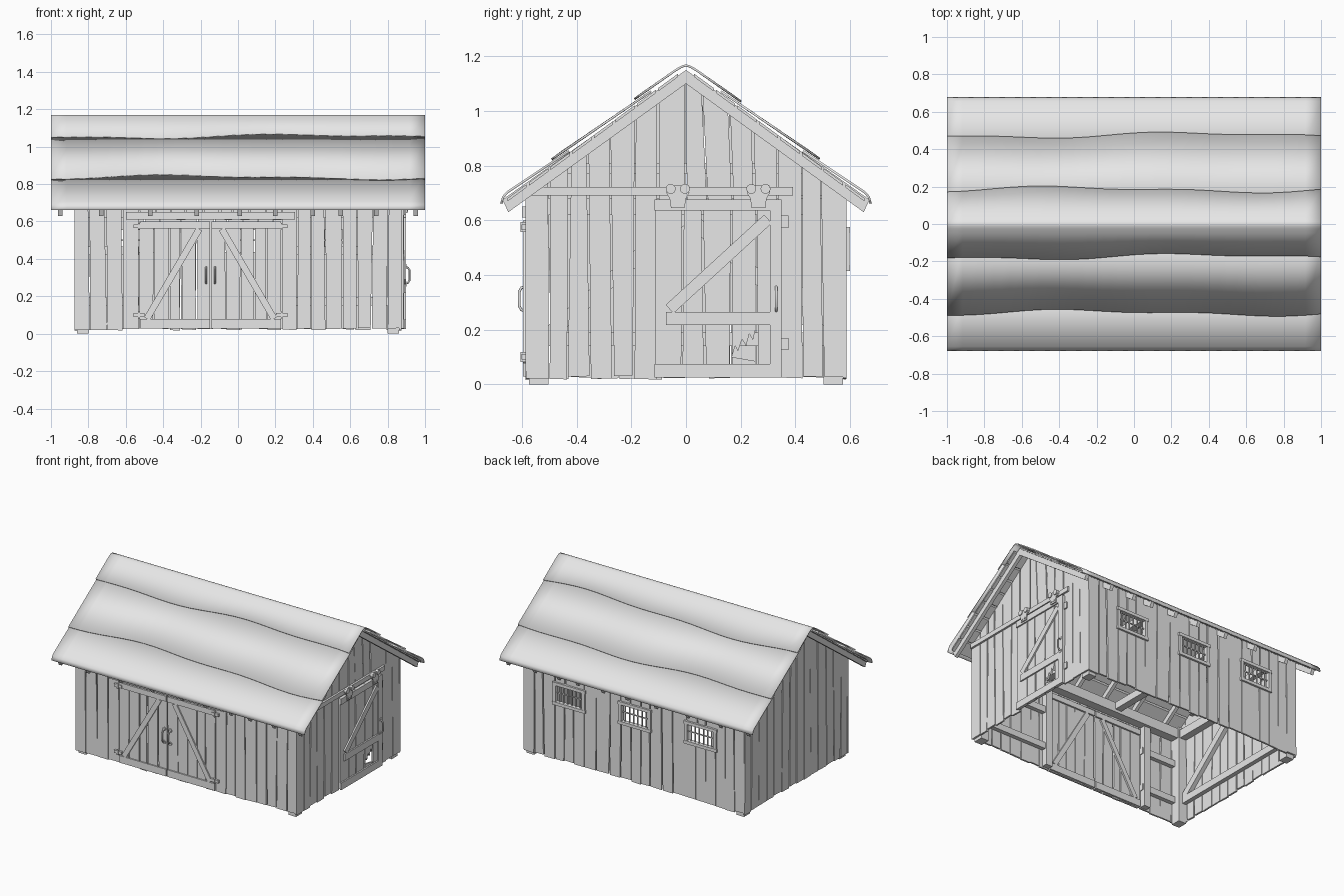
import bpy, bmesh, math, random

random.seed(7)
cube = bpy.data.objects.get("Cube")
if cube:
    bpy.data.objects.remove(cube, do_unlink=True)

grey = bpy.data.materials.new("weathered_grey")
grey.use_nodes = True
grey.diffuse_color = (0.8, 0.8, 0.8, 1)
grey.node_tree.nodes["Principled BSDF"].inputs["Base Color"].default_value = (0.8, 0.8, 0.8, 1)

SLOPE, HALF_X, HALF_Y, THICK = 0.73, 0.875, 0.588, 0.014


# Wall frames: u along the wall, z up, d outward from the centre
def front(u, z, d): return (u, -d, z)
def back(u, z, d): return (u, d, z)
def right_end(u, z, d): return (d, u, z)
def left_end(u, z, d): return (-d, u, z)


def slab(bm, place, pts, d0, d1):
    """Extrude a flat outline between two depths."""
    a = [bm.verts.new(place(u, z, d0)) for u, z in pts]
    b = [bm.verts.new(place(u, z, d1)) for u, z in pts]
    bm.faces.new(a)
    bm.faces.new(b[::-1])
    for i in range(len(pts)):
        j = (i + 1) % len(pts)
        bm.faces.new((a[i], b[i], b[j], a[j]))


def rect(u0, u1, z0, z1):
    return [(u0, z0), (u1, z0), (u1, z1), (u0, z1)]


def strip(p, q, width):
    dx, dz = q[0] - p[0], q[1] - p[1]
    k = width / 2 / math.hypot(dx, dz)
    ox, oz = -dz * k, dx * k
    return [(p[0] + ox, p[1] + oz), (p[0] - ox, p[1] - oz),
            (q[0] - ox, q[1] - oz), (q[0] + ox, q[1] + oz)]


def disc(u, z, r, n=16):
    return [(u + r * math.cos(math.tau * i / n), z + r * math.sin(math.tau * i / n)) for i in range(n)]


def finish(bm, name, smooth=False, recalc=True):
    if recalc:
        bmesh.ops.recalc_face_normals(bm, faces=bm.faces[:])
    mesh = bpy.data.meshes.new(name)
    bm.to_mesh(mesh)
    bm.free()
    mesh.materials.append(grey)
    ob = bpy.data.objects.new(name, mesh)
    bpy.context.collection.objects.link(ob)
    if smooth:
        select(ob)
        bpy.ops.object.shade_smooth_by_angle(angle=math.radians(35))
    return ob


def select(ob):
    bpy.ops.object.select_all(action='DESELECT')
    ob.select_set(True)
    bpy.context.view_layer.objects.active = ob


def gable(u): return 1.14 - SLOPE * abs(u)


def planks(bm, place, u0, u1, n, low, high, outer, lean=0.011, rough=0.006):
    """Row of uneven boards with narrow gaps; high is a height or a function of u."""
    top = high if callable(high) else lambda u: high
    step = (u1 - u0) / n
    cuts = [(u0, u0)]
    for i in range(1, n):
        c = u0 + i * step + random.uniform(-0.1, 0.1) * step
        cuts.append((c, c + random.uniform(-lean, lean)))
    cuts.append((u1, u1))
    for (a, at), (b, bt) in zip(cuts, cuts[1:]):
        g, h = (random.choice((0.001, 0.002, 0.003, 0.006)) for _ in "ab")
        lo = low + random.uniform(-rough, rough)
        at, bt = at + h, bt - h
        slab(bm, place, [(a + g, lo), (b - g, lo + random.uniform(-0.003, 0.003)),
                         (bt, top(bt)), (at, top(at))],
             outer - THICK, outer - random.uniform(0, 0.003))


# Front wall boards around the double door
bm = bmesh.new()
planks(bm, front, -HALF_X, -0.53, 4, 0.025, 0.72, HALF_Y)
planks(bm, front, 0.235, HALF_X, 8, 0.025, 0.72, HALF_Y)
planks(bm, front, -0.53, 0.235, 9, 0.61, 0.72, HALF_Y, 0, 0)
finish(bm, "front_wall")

# Back wall boards around three windows
windows, WIN_W, WIN_LOW, WIN_HIGH = (-0.53, -0.01, 0.51), 0.115, 0.425, 0.565
bm = bmesh.new()
edge = -HALF_X
for w in windows:
    planks(bm, back, edge, w - WIN_W, 3, 0.025, 0.72, HALF_Y)
    planks(bm, back, w - WIN_W, w + WIN_W, 3, 0.025, WIN_LOW, HALF_Y, 0)
    planks(bm, back, w - WIN_W, w + WIN_W, 3, WIN_HIGH, 0.72, HALF_Y, 0, 0)
    edge = w + WIN_W
planks(bm, back, edge, HALF_X, 3, 0.025, 0.72, HALF_Y)
finish(bm, "back_wall")

# Window frames and bars
bm = bmesh.new()
for w in windows:
    for z in (WIN_LOW, WIN_HIGH):
        slab(bm, back, strip((w - 0.13, z), (w + 0.13, z), 0.022), HALF_Y - 0.02, HALF_Y + 0.012)
    for s in (-1, 1):
        u = w + s * WIN_W
        slab(bm, back, strip((u, WIN_LOW), (u, WIN_HIGH), 0.022), HALF_Y - 0.02, HALF_Y + 0.01)
    for i in range(1, 7):
        u = w - WIN_W + i * WIN_W * 2 / 7
        slab(bm, back, strip((u, WIN_LOW), (u, WIN_HIGH), 0.007), HALF_Y - 0.01, HALF_Y - 0.003)
    slab(bm, back, strip((w - WIN_W, 0.5), (w + WIN_W, 0.5), 0.007), HALF_Y - 0.012, HALF_Y - 0.005)
finish(bm, "window_frames_and_bars")

# Gable walls, the right one open for the sliding door
bm = bmesh.new()
for s in (-1, 1):
    lo, hi = sorted((0, s * HALF_Y))
    planks(bm, left_end, lo, hi, 7, 0.025, gable, HALF_X, 0.014)
finish(bm, "left_gable_wall")
bm = bmesh.new()
planks(bm, right_end, -HALF_Y, -0.105, 6, 0.025, gable, HALF_X, 0.012)
planks(bm, right_end, 0.335, HALF_Y, 3, 0.025, gable, HALF_X, 0.012)
planks(bm, right_end, -0.105, 0, 1, 0.65, gable, HALF_X)
planks(bm, right_end, 0, 0.335, 4, 0.65, gable, HALF_X, 0.025, 0)
finish(bm, "right_gable_wall")

# Double doors: boards, rails and braces on both faces
bm = bmesh.new()
MID = -0.147
for u0, u1 in ((-0.528, MID - 0.003), (MID + 0.003, 0.232)):
    planks(bm, front, u0, u1, 5, 0.025, 0.6, HALF_Y, 0.006)
for d0, d1 in ((HALF_Y, HALF_Y + 0.009), (HALF_Y - THICK - 0.012, HALF_Y - THICK)):
    for s in (-1, 1):
        slab(bm, front, strip((MID + s * 0.34, 0.08), (MID + s * 0.06, 0.56), 0.035), d0, d1)
        a, b = sorted((MID + s * 0.004, MID + s * 0.378))
        slab(bm, front, rect(a, b, 0.562, 0.6), d0, d1)
        slab(bm, front, rect(a, b, 0.028, 0.078), d0, d1)
slab(bm, front, rect(-0.6, 0.305, 0.61, 0.65), HALF_Y, HALF_Y + 0.012)
finish(bm, "double_doors")

# Sliding door with one broken board
bm = bmesh.new()
DOOR = HALF_X + 0.012
planks(bm, right_end, -0.113, 0.165, 3, 0.028, 0.675, DOOR, 0.008, 0)
planks(bm, right_end, 0.258, 0.35, 1, 0.028, 0.675, DOOR)
slab(bm, right_end, [(0.168, 0.675), (0.168, 0.1), (0.18, 0.14), (0.19, 0.12), (0.205, 0.165),
                     (0.22, 0.14), (0.232, 0.185), (0.245, 0.16), (0.254, 0.2), (0.254, 0.675)],
     DOOR - THICK, DOOR)
slab(bm, right_end, [(0.168, 0.028), (0.254, 0.028), (0.254, 0.085), (0.168, 0.1)], DOOR - THICK, DOOR)
for box in ((-0.115, 0.35, 0.635, 0.677), (-0.115, 0.35, 0.025, 0.075),
            (-0.073, 0.308, 0.217, 0.265), (0.308, 0.35, 0.075, 0.635)):
    slab(bm, right_end, rect(*box), DOOR, DOOR + 0.01)
slab(bm, right_end, strip((-0.06, 0.275), (0.3, 0.605), 0.042), DOOR, DOOR + 0.01)
finish(bm, "sliding_door")

# Sliding rail, hangers and wheels
bm = bmesh.new()
slab(bm, right_end, rect(-0.58, 0.392, 0.69, 0.722), HALF_X, HALF_X + 0.014)
for y in (-0.03, 0.265):
    slab(bm, right_end, [(y - 0.025, 0.645), (y + 0.025, 0.645), (y + 0.03, 0.68), (y + 0.042, 0.7),
                         (y + 0.04, 0.728), (y - 0.04, 0.728), (y - 0.042, 0.7), (y - 0.03, 0.68)],
         DOOR + 0.01, DOOR + 0.018)
    for s in (-1, 1):
        slab(bm, right_end, disc(y + s * 0.026, 0.715, 0.018), HALF_X + 0.014, DOOR + 0.024)
        slab(bm, right_end, disc(y + s * 0.012, 0.66, 0.006, 8), DOOR + 0.018, DOOR + 0.022)
finish(bm, "sliding_rail_and_hangers")

# Hinges and latch plates
bm = bmesh.new()
for z in (0.1, 0.575):
    for u in (-0.53, 0.234):
        slab(bm, front, rect(u - 0.03, u + 0.03, z - 0.01, z + 0.01), HALF_Y, HALF_Y + 0.014)
        slab(bm, front, rect(u - 0.005, u + 0.005, z - 0.018, z + 0.018), HALF_Y, HALF_Y + 0.018)
for z in (0.15, 0.597):
    slab(bm, right_end, rect(0.35, 0.376, z - 0.025, z + 0.02), HALF_X, HALF_X + 0.01)
finish(bm, "hinges")


# Door pulls
def pull(name, place, u, d):
    data = bpy.data.curves.new(name, 'CURVE')
    data.dimensions = '3D'
    data.bevel_depth, data.bevel_resolution = 0.005, 2
    line = data.splines.new('POLY')
    path = [(0.268, 0), (0.272, 0.014), (0.285, 0.022), (0.34, 0.022), (0.353, 0.014), (0.357, 0)]
    line.points.add(len(path) - 1)
    for point, (z, out) in zip(line.points, path):
        point.co = (*place(u, z, d + out), 1)
    ob = bpy.data.objects.new(name, data)
    bpy.context.collection.objects.link(ob)
    data.materials.append(grey)
    select(ob)
    bpy.ops.object.convert(target='MESH')
    bm = bmesh.new()
    for z in (0.265, 0.36):
        slab(bm, place, disc(u, z, 0.013, 12), d, d + 0.005)
    finish(bm, name + "_plates")


pull("left_door_pull", front, MID - 0.024, HALF_Y)
pull("right_door_pull", front, MID + 0.024, HALF_Y)
pull("sliding_door_pull", right_end, 0.33, DOOR + 0.008)

# Corner posts, plates, ties and wall braces
bm = bmesh.new()
IN_Y, IN_X = HALF_Y - THICK, HALF_X - THICK
for place in (front, back):
    for s in (-1, 1):
        slab(bm, place, rect(*sorted((s * 0.80, s * IN_X)), 0, 0.7), IN_Y - 0.07, IN_Y)
    slab(bm, place, rect(-IN_X, IN_X, 0.62, 0.69), IN_Y - 0.06, IN_Y)
for z in (0.15, 0.42):
    slab(bm, front, rect(-IN_X, -0.53, z, z + 0.045), IN_Y - 0.03, IN_Y)
    slab(bm, front, rect(0.24, IN_X, z, z + 0.045), IN_Y - 0.03, IN_Y)
for u in (-0.56, 0.265):
    slab(bm, front, strip((u, 0.03), (u, 0.65), 0.05), IN_Y - 0.04, IN_Y)
for place in (left_end, right_end):
    slab(bm, place, rect(-IN_Y, IN_Y, 0.62, 0.68), IN_X - 0.05, IN_X)
    slab(bm, place, rect(-0.44, 0.44, 0.77, 0.81), IN_X - 0.03, IN_X)
for s in (-1, 1):
    slab(bm, left_end, strip((s * 0.53, 0.16), (0, 0.62), 0.05), IN_X - 0.03, IN_X)
slab(bm, left_end, rect(-IN_Y, IN_Y, 0.14, 0.19), IN_X - 0.03, IN_X)
for x in (-0.3, 0.3):
    slab(bm, right_end, rect(-IN_Y, IN_Y, 0.64, 0.69), x - 0.025, x + 0.025)
finish(bm, "inner_frame")

# Rafters and roof boards
bm = bmesh.new()
for x in (-0.95, -0.73, -0.47, -0.22, 0.01, 0.2, 0.4, 0.55, 0.74, 0.95):
    for s in (-1, 1):
        slab(bm, right_end, [(0, 1.15), (s * 0.672, 0.675), (s * 0.65, 0.63), (0, 1.1)], x - 0.012, x + 0.012)
finish(bm, "rafters")
bm = bmesh.new()
for s in (-1, 1):
    for i in range(8):
        y = 0.03 + i * 0.079
        ends = [(s * v, 1.158 - SLOPE * v) for v in (y, y + 0.07)]
        slab(bm, right_end, ends + [(v, z - 0.012) for v, z in ends[::-1]], -0.98, 0.985)
finish(bm, "roof_boards")


# Overlapping roof sheets with wavy lower edges
def wave(x, phase):
    return 0.013 * math.sin(3.3 * x + phase) + 0.007 * math.sin(7.5 * x + 2 * phase)


def roof_sheet(name, rows, n=24):
    """rows hold y, lift from the roof surface, and wave phase (or None)."""
    bm = bmesh.new()
    grid = []
    for i in range(n + 1):
        x = -1 + 2 * i / n
        col = []
        for y, lift, phase in rows:
            if phase is not None:
                y += wave(x, phase)
            col.append(bm.verts.new((x, y, 1.185 - SLOPE * math.hypot(y, 0.02) + lift)))
        grid.append(col)
    for a, b in zip(grid, grid[1:]):
        for j in range(len(rows) - 1):
            bm.faces.new((a[j], b[j], b[j + 1], a[j + 1]))
    ob = finish(bm, name, smooth=True, recalc=False)
    mod = ob.modifiers.new("thickness", 'SOLIDIFY')
    mod.thickness, mod.offset = 0.008, -1


ridge = [(v * 0.012, 0, None) for v in range(-4, 5)]
roof_sheet("ridge_sheet", [(-0.175, 0.002, 0.4)] + ridge + [(0.185, 0.002, 2.8)])
for s, side in ((-1, "front"), (1, "back")):
    middle = [(s * 0.13, -0.014, None), (s * 0.475, 0.002, 1.5 - s)]
    lower = [(s * 0.43, -0.014, None), (s * 0.655, 0, None), (s * 0.672, -0.006, None), (s * 0.68, -0.026, None)]
    roof_sheet(side + "_middle_sheet", middle[::s])
    roof_sheet(side + "_eave_sheet", lower[::s])
